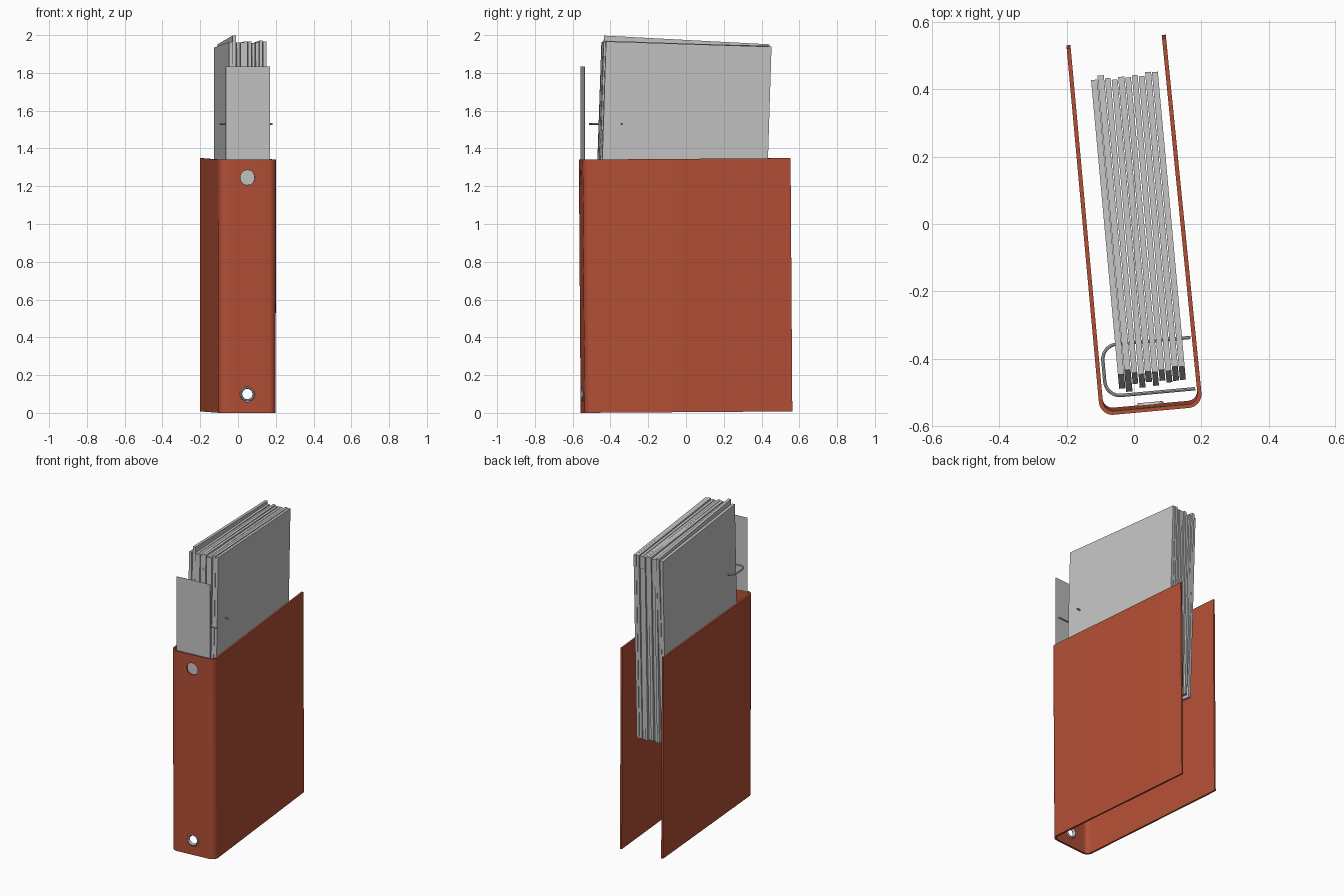
import bpy, bmesh, random
from math import radians, sin, cos, pi
from mathutils import Matrix, Vector

random.seed(4)
if "Cube" in bpy.data.objects:
    bpy.data.objects.remove(bpy.data.objects["Cube"])

YAW = Matrix.Rotation(radians(5.2), 4, 'Z')      # whole binder stands slightly turned


def material(name, rgb):
    m = bpy.data.materials.new(name)
    m.use_nodes = True
    m.diffuse_color = (*rgb, 1)
    m.node_tree.nodes["Principled BSDF"].inputs["Base Color"].default_value = (*rgb, 1)
    return m


RED = material("brick red board", (0.45, 0.078, 0.036))
GREY = material("light grey", (0.55, 0.55, 0.55))


def add(name, bm, mat):
    bmesh.ops.recalc_face_normals(bm, faces=bm.faces)
    mesh = bpy.data.meshes.new(name)
    bm.to_mesh(mesh)
    bm.free()
    obj = bpy.data.objects.new(name, mesh)
    bpy.context.collection.objects.link(obj)
    mesh.materials.append(mat)
    return obj


def activate(obj):
    bpy.ops.object.select_all(action='DESELECT')
    obj.select_set(True)
    bpy.context.view_layer.objects.active = obj


def finish(obj, matrix=Matrix(), smooth=False):
    obj.data.transform(YAW @ matrix)
    if smooth:
        activate(obj)
        bpy.ops.object.shade_smooth_by_angle(angle=radians(35))


def box(name, size, mat):
    bm = bmesh.new()
    bmesh.ops.create_cube(bm, size=1)
    bmesh.ops.scale(bm, vec=size, verts=bm.verts)
    return add(name, bm, mat)


def arc(cx, cy, r, start, end, n=8):
    steps = [radians(start + (end - start) * i / n) for i in range(n + 1)]
    return [(cx + r * cos(a), cy + r * sin(a)) for a in steps]


# Cover: two boards joined by a rounded spine, open at the back
path = [(-0.146, 0.547), *arc(-0.111, -0.509, 0.035, 180, 270),
        *arc(0.113, -0.509, 0.035, 270, 360), (0.139, 0.552)]
bm = bmesh.new()
low = [bm.verts.new((x, y, 0.004)) for x, y in path]
high = [bm.verts.new((x, y, 1.345)) for x, y in path]
for i in range(len(path) - 1):
    bm.faces.new((low[i], low[i + 1], high[i + 1], high[i]))
cover = add("cover", bm, RED)
solid = cover.modifiers.new("thickness", 'SOLIDIFY')
solid.thickness = 0.012
solid.offset = 0
activate(cover)
bpy.ops.object.modifier_apply(modifier="thickness")

# Finger holes through the spine
for z in (0.1, 1.25):
    bm = bmesh.new()
    bmesh.ops.create_cone(bm, cap_ends=True, segments=32, radius1=0.039, radius2=0.039,
                          depth=0.1, matrix=Matrix.Translation((0, -0.545, z))
                          @ Matrix.Rotation(pi / 2, 4, 'X'))
    cutter = add("hole_cutter", bm, RED)
    cutter.hide_render = True
    cut = cover.modifiers.new("hole", 'BOOLEAN')
    cut.operation = 'DIFFERENCE'
    cut.solver = 'EXACT'
    cut.object = cutter
    activate(cover)
    bpy.ops.object.modifier_apply(modifier="hole")
    bpy.data.objects.remove(cutter)
finish(cover, Matrix.Rotation(radians(0.4), 4, 'X'), True)

# Metal eyelet around the lower hole
bpy.ops.mesh.primitive_torus_add(major_radius=0.034, minor_radius=0.007,
                                 major_segments=32, minor_segments=10)
eyelet = bpy.context.object
eyelet.name = "finger_hole_eyelet"
eyelet.data.materials.append(GREY)
finish(eyelet, Matrix.Translation((0, -0.543, 0.1)) @ Matrix.Rotation(pi / 2, 4, 'X')
       @ Matrix.Diagonal((1, 1, 1.7, 1)), True)

# Label card pulled part way out of the spine
label = box("spine_label", (0.236, 0.002, 1.235), GREY)
finish(label, Matrix.Translation((0.003, -0.549, 1.2175)))

# Stack of paper bundles, lifted and leaning back
COUNT = 10
pitch = 0.0202
for i in range(COUNT):
    odd = i == 1                                  # one bundle sticks up further
    sheet = box(f"paper_bundle_{i + 1}", (pitch - random.uniform(0.001, 0.004), 0.88, 1.24), GREY)
    tilt = -3 if odd else -1.7 + random.uniform(-0.3, 0.3)
    shift = Vector((-0.079 + i * pitch, -0.0215 + random.uniform(-0.008, 0.008),
                    1.355 if odd else 1.333 + random.uniform(-0.006, 0.004)))
    finish(sheet, Matrix.Translation(shift) @ Matrix.Rotation(radians(tilt), 4, 'X'))

# Wire loops running through the punched paper
loop = [(0.137, -0.351), *arc(-0.084, -0.396, 0.045, 90, 180),
        *arc(-0.084, -0.459, 0.045, 180, 270), (0.137, -0.504)]
for name, z in (("upper_wire_loop", 1.53), ("lower_wire_loop", 1.19)):
    curve = bpy.data.curves.new(name, 'CURVE')
    curve.dimensions = '3D'
    curve.bevel_depth = 0.005
    curve.bevel_resolution = 2
    curve.use_fill_caps = True
    spline = curve.splines.new('POLY')
    spline.points.add(len(loop) - 1)
    for point, (x, y) in zip(spline.points, loop):
        point.co = (x, y, z, 1)
    wire = bpy.data.objects.new(name, curve)
    bpy.context.collection.objects.link(wire)
    curve.materials.append(GREY)
    activate(wire)
    bpy.ops.object.convert(target='MESH')
    finish(bpy.context.object, smooth=True)
